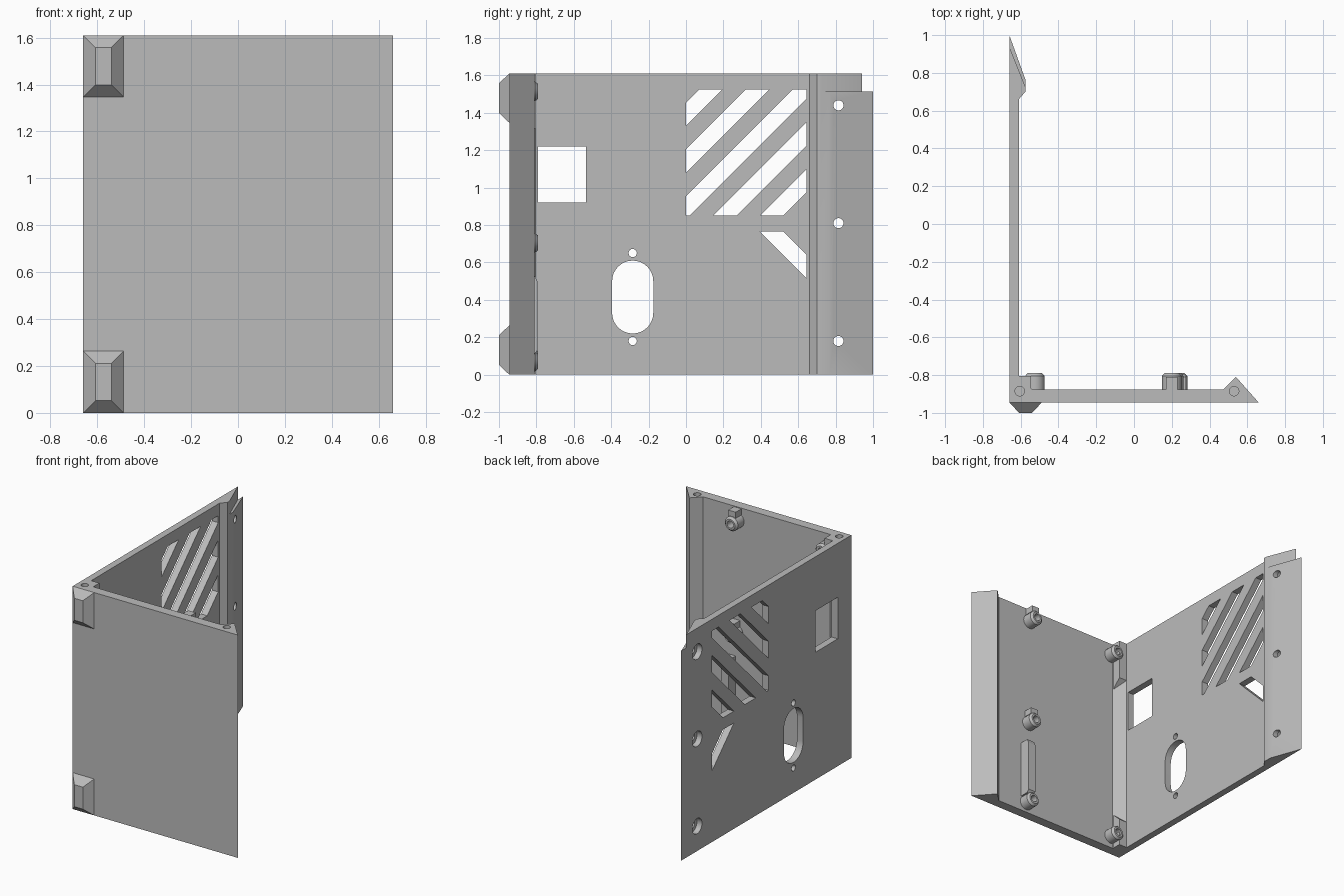
import bpy, bmesh, math
from mathutils import Vector

cube = bpy.data.objects.get("Cube")
if cube:
    bpy.data.objects.remove(cube, do_unlink=True)

H = 1.61
grey = bpy.data.materials.new("plain grey")
grey.use_nodes = True
grey.diffuse_color = (0.5, 0.5, 0.5, 1)
grey.node_tree.nodes["Principled BSDF"].inputs["Base Color"].default_value = (0.5, 0.5, 0.5, 1)


def make(name, bm):
    bmesh.ops.recalc_face_normals(bm, faces=bm.faces)
    me = bpy.data.meshes.new(name)
    bm.to_mesh(me)
    bm.free()
    me.materials.append(grey)
    ob = bpy.data.objects.new(name, me)
    bpy.context.collection.objects.link(ob)
    return ob


def prism(name, pts, axis, lo, hi):
    """Extrude an outline along x (points are y, z) or along z (points are x, y)."""
    bm = bmesh.new()
    place = (lambda p: (lo, p[0], p[1])) if axis == "x" else (lambda p: (p[0], p[1], lo))
    face = bm.faces.new([bm.verts.new(place(p)) for p in pts])
    grown = bmesh.ops.extrude_face_region(bm, geom=[face])
    shift = Vector((hi - lo, 0, 0)) if axis == "x" else Vector((0, 0, hi - lo))
    for v in grown["geom"]:
        if isinstance(v, bmesh.types.BMVert):
            v.co += shift
    return make(name, bm)


def rect(y0, y1, z0, z1):
    return [(y0, z0), (y1, z0), (y1, z1), (y0, z1)]


def rod(start, end, r):
    """Round cutter between two points."""
    a, b = Vector(start), Vector(end)
    bm = bmesh.new()
    bmesh.ops.create_cone(bm, cap_ends=True, segments=32, radius1=r, radius2=r, depth=(b - a).length)
    turn = (b - a).to_track_quat("Z", "Y")
    for v in bm.verts:
        v.co = turn @ v.co + (a + b) / 2
    return make("hole_cutter", bm)


def cut(target, cutter):
    mod = target.modifiers.new("cut", "BOOLEAN")
    mod.operation = "DIFFERENCE"
    mod.solver = "EXACT"
    mod.object = cutter
    bpy.context.view_layer.objects.active = target
    bpy.ops.object.modifier_apply(modifier=mod.name)
    bpy.data.objects.remove(cutter, do_unlink=True)


# Corner-shaped shell: front wall with wedge end, side wall with tapered end
shell = prism("wall_shell", [
    (-.66, -.945), (.66, -.945), (.54, -.81), (.475, -.875), (-.54, -.875),
    (-.61, -.805), (-.61, .66), (-.575, .7), (-.575, .765), (-.66, 1)], "z", 0, H)

# Step at the top of the tapered end
cut(shell, prism("step_cutter", [
    (-.5, .725), (-.575, .725), (-.66, .94), (-.7, 1.04), (-.5, 1.1)], "z", 1.515, 1.7))

# Square window and rounded socket opening with its screw holes
cut(shell, prism("window_cutter", rect(-.79, -.535, .92, 1.22), "x", -.8, -.5))
socket = []
for centre, begin in ((.5, 0), (.33, math.pi)):
    for i in range(17):
        a = begin + math.pi * i / 16
        socket.append((-.285 + .11 * math.cos(a), centre + .11 * math.sin(a)))
cut(shell, prism("socket_cutter", socket, "x", -.8, -.5))
for z in (.18, .65):
    cut(shell, rod((-.8, -.285, z), (-.5, -.285, z), .022))


# Diagonal vent slots, mirrored about the line between the two panels
def slot(low, mirror):
    bm = bmesh.new()
    bmesh.ops.create_cube(bm, size=1)
    for v in bm.verts:
        v.co = (v.co.x * .3 - .65, v.co.y * .645 + .3225, v.co.z * .675 + 1.1875)
    for offset, side in ((low, -1), (low + .125, 1)):
        res = bmesh.ops.bisect_plane(
            bm, geom=bm.verts[:] + bm.edges[:] + bm.faces[:],
            plane_co=(0, 0, offset), plane_no=(0, -side, side), clear_outer=True)
        edges = [e for e in res["geom_cut"] if isinstance(e, bmesh.types.BMEdge)]
        if edges:
            bmesh.ops.contextual_create(bm, geom=edges)
    if mirror:
        for v in bm.verts:
            v.co.z = H + .005 - v.co.z
    return make("slot_cutter", bm)


for mirror in (False, True):
    for i in range(5):
        cut(shell, slot(.33 + .25 * i, mirror))

# Counterbored screw holes through the tapered side end
for z in (.18, .81, 1.44):
    cut(shell, rod((-.8, .815, z), (-.62, .815, z), .055))
    cut(shell, rod((-.8, .815, z), (-.4, .815, z), .027))

# Slanted counterbored screw holes through the front wedge
direction = Vector((.747, .664, 0))
for z in (.265, .81, 1.35):
    mouth = Vector((.607, -.885, z))
    cut(shell, rod(mouth - direction * .3, mouth - direction * .047, .055))
    cut(shell, rod(mouth - direction * .3, mouth + direction * .2, .025))

# Blind vertical holes in both posts, from top and bottom
for x in (-.605, .53):
    for a, b in ((-.1, .12), (H - .12, H + .1)):
        cut(shell, rod((x, -.885, a), (x, -.885, b), .025))

# Bevelled feet on the front
for name, z0 in (("lower_foot", 0), ("upper_foot", H - .263)):
    bm = bmesh.new()
    rings = []
    for y, inset in ((-.94, 0), (-.945, 0), (-1, .052)):
        x0, x1, lo, hi = -.66 + inset, -.488 - inset, z0 + inset, z0 + .263 - inset
        rings.append([bm.verts.new((x, y, z)) for x, z in rect(x0, x1, lo, hi)])
    for a, b in zip(rings, rings[1:]):
        for i in range(4):
            j = (i + 1) % 4
            bm.faces.new((a[i], a[j], b[j], b[i]))
    bm.faces.new(rings[0])
    bm.faces.new(rings[-1])
    make(name, bm)

# Pointed corner blocks behind the feet
prism("upper_corner_block", [(-.88, H), (-.805, H), (-.805, 1.32), (-.88, 1.245)], "x", -.612, -.545)
prism("lower_corner_block", [(-.88, 0), (-.805, 0), (-.805, .2), (-.88, .27)], "x", -.612, -.545)
for x in (-.605,):
    for ob in ("upper_corner_block", "lower_corner_block"):
        cut(bpy.data.objects[ob], rod((x, -.885, -.1), (x, -.885, H + .1), .025))


# Hollow screw bosses on the inside of the front wall
def boss(name, x, z):
    bm = bmesh.new()
    outline = [(.052, -.01), (.052, .07), (.038, .085), (.025, .085), (.025, .02), (0, .02)]
    verts = [bm.verts.new((x + r, -.875 + d, z)) for r, d in outline]
    edges = [bm.edges.new(pair) for pair in zip(verts, verts[1:])]
    bmesh.ops.spin(bm, geom=verts + edges, cent=(x, 0, z), axis=(0, 1, 0),
                   angle=math.tau, steps=28, use_duplicate=False)
    bmesh.ops.remove_doubles(bm, verts=bm.verts, dist=.0005)
    return make(name, bm)


smooth = [shell]
for name, x, z in (("upper", .2, 1.515), ("middle", .21, .705), ("lower", .23, .07),
                   ("corner_upper", -.525, 1.515), ("corner_lower", -.525, .085)):
    smooth.append(boss(name + "_boss", x, z))
    if name in ("upper", "middle"):
        prism(name + "_boss_tab", rect(-.88, -.81, z + .045, z + .09), "x", x - .03, x + .03)

# Long locating rib above the lower boss
prism("locating_rib", [(-.88, .11), (-.81, .11), (-.795, .13), (-.795, .5), (-.81, .53), (-.88, .53)],
      "x", .215, .275)

# Smooth round surfaces while keeping hard edges
bpy.ops.object.select_all(action="DESELECT")
for ob in smooth:
    ob.select_set(True)
bpy.context.view_layer.objects.active = shell
bpy.ops.object.shade_smooth_by_angle(angle=math.radians(25))
